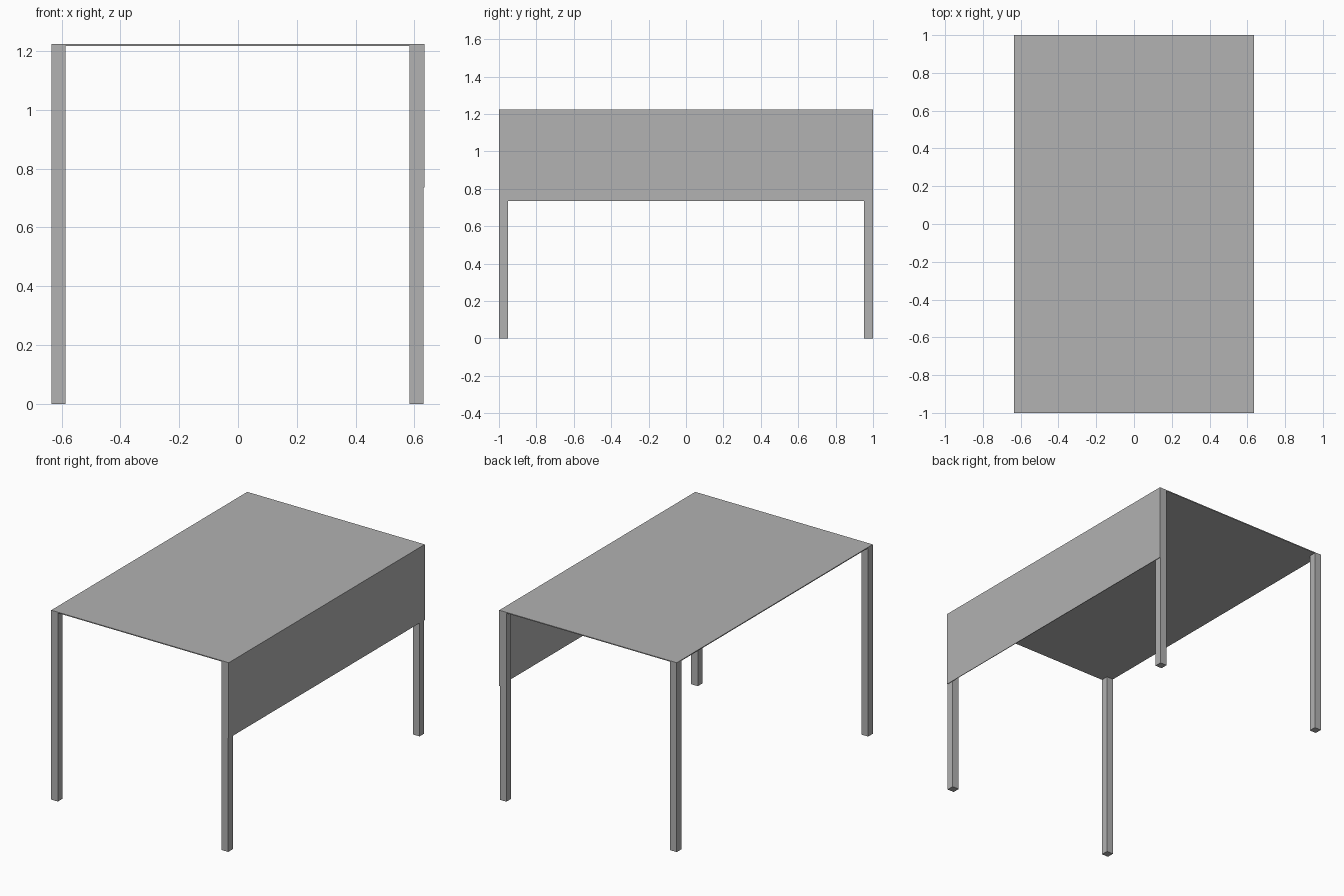
import bpy
import bmesh
from mathutils import Matrix, Vector

default = bpy.data.objects.get("Cube")
if default:
    bpy.data.objects.remove(default, do_unlink=True)

HALF_X, HALF_Y, HEIGHT = 0.634, 1.0, 1.223
LEG = 0.047
SHEET = 0.006       # table top thickness
PANEL = 0.004       # side panel thickness
PANEL_BOTTOM = 0.735

grey = bpy.data.materials.new("plain_grey")
grey.use_nodes = True
colour = (0.445, 0.445, 0.445, 1)
grey.diffuse_color = colour
grey.node_tree.nodes["Principled BSDF"].inputs["Base Color"].default_value = colour


def box(name, low, high):
    """Flat-shaded box between two opposite corners."""
    low, high = Vector(low), Vector(high)
    bm = bmesh.new()
    bmesh.ops.create_cube(bm, size=1, matrix=Matrix.LocRotScale(
        (low + high) / 2, None, high - low))
    mesh = bpy.data.meshes.new(name)
    bm.to_mesh(mesh)
    bm.free()
    mesh.materials.append(grey)
    obj = bpy.data.objects.new(name, mesh)
    bpy.context.collection.objects.link(obj)
    return obj


# Table top
under = HEIGHT - SHEET
box("table_top", (-HALF_X, -HALF_Y, under), (HALF_X, HALF_Y, HEIGHT))

# Four square legs; the left pair sits just inside the side panel
for side, x in (("right", -HALF_X), ("left", HALF_X - PANEL - LEG)):
    for end, y in (("front", -HALF_Y), ("back", HALF_Y - LEG)):
        box(f"{end}_{side}_leg", (x, y, 0), (x + LEG, y + LEG, under))

# Thin panel hanging down the left side
box("side_panel", (HALF_X - PANEL, -HALF_Y, PANEL_BOTTOM), (HALF_X, HALF_Y, under))
